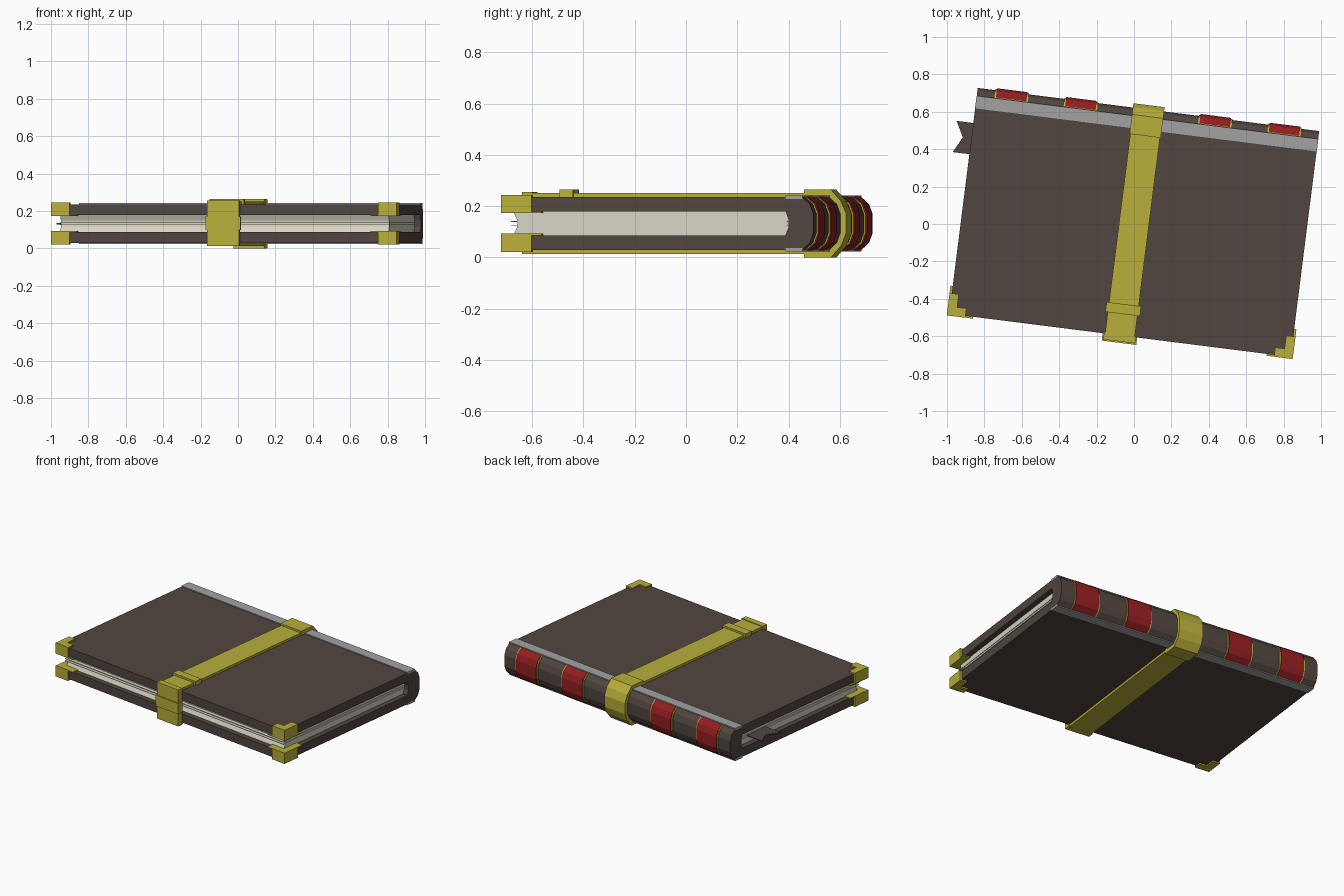
import bpy, bmesh
from mathutils import Matrix, Vector
from math import radians

if "Cube" in bpy.data.objects:
    bpy.data.objects.remove(bpy.data.objects["Cube"])

TURN = Matrix.Rotation(radians(-7.2), 4, 'Z')
MID = 0.1325  # mid height of the book


def material(name, r, g, b):
    m = bpy.data.materials.new(name)
    m.use_nodes = True
    m.diffuse_color = (r, g, b, 1)
    m.node_tree.nodes["Principled BSDF"].inputs["Base Color"].default_value = (r, g, b, 1)
    return m


leather = material("brown leather", 0.084, 0.061, 0.051)
gold = material("gold metal", 0.49, 0.43, 0.043)
red = material("red band", 0.29, 0.013, 0.015)
grey = material("grey trim", 0.36, 0.36, 0.36)
paper = material("cream paper", 0.68, 0.66, 0.55)


def prism(name, points, axis, lo, hi, mat):
    """Extrude an outline along x (outline in y, z) or z (outline in x, y)."""
    bm = bmesh.new()
    place = (lambda p, t: Vector((t, *p))) if axis == 'x' else (lambda p, t: Vector((*p, t)))
    face = bm.faces.new([bm.verts.new(place(p, lo)) for p in points])
    top = bmesh.ops.extrude_face_region(bm, geom=[face])["geom"]
    shift = place((0, 0), hi - lo)
    bmesh.ops.translate(bm, vec=shift, verts=[v for v in top if isinstance(v, bmesh.types.BMVert)])
    bmesh.ops.recalc_face_normals(bm, faces=bm.faces)
    bm.transform(TURN)
    mesh = bpy.data.meshes.new(name)
    bm.to_mesh(mesh)
    bm.free()
    mesh.materials.append(mat)
    obj = bpy.data.objects.new(name, mesh)
    bpy.context.collection.objects.link(obj)
    return obj


def box(name, x, y, z, mat):
    outline = [(x[0], y[0]), (x[1], y[0]), (x[1], y[1]), (x[0], y[1])]
    return prism(name, outline, 'z', z[0], z[1], mat)


def spine_arc(grow=0.0, tall=0.0):
    """Faceted rounded back of the spine, from top to bottom."""
    half = [(0.573 + grow / 2, 0.103 + tall), (0.603 + grow, 0.075 + tall), (0.617 + grow, 0.037 + tall / 2)]
    return [(y, MID + z) for y, z in half] + [(y, MID - z) for y, z in reversed(half)]


# Covers, with a grey hinge strip on each
for side, s in (("top", 1), ("bottom", -1)):
    def span(a, b):
        return sorted((MID + s * a, MID + s * b))
    box(side + "_cover", (-0.92, 0.92), (-0.6, 0.573), span(0.046, 0.103), leather)
    box(side + "_hinge_strip", (-0.921, 0.921), (0.507, 0.574), span(0.095, 0.109), grey)
    box(side + "_strap", (-0.08, 0.08), (-0.625, 0.58), span(0.1, 0.119), gold)

    # Corner guards: an outer L block and a longer thin L on the inner face
    for label, m in (("left", 1), ("right", -1)):
        def ell(ax, ay, w):
            x, y = 0.932, -0.61
            pts = [(x, y), (x, y + ay), (x - w, y + ay), (x - w, y + w), (x - ax, y + w), (x - ax, y)]
            return [(m * px, py) for px, py in pts]
        for part, outline, (a, b) in (("corner", ell(0.1, 0.12, 0.05), span(0.041, 0.112)),
                                      ("corner_lip", ell(0.14, 0.16, 0.05), span(0.04, 0.047))):
            prism(f"{side}_{label}_{part}", outline, 'z', a, b, gold)

# Spine: solid strip with a hollow inner face that follows the page block
inner = [(0.507, 0.088), (0.507, 0.182), (0.518, 0.15), (0.518, 0.115)]
prism("spine", spine_arc() + [(0.507, 0.03), inner[0], inner[3], inner[2], inner[1], (0.507, 0.235)],
      'x', -0.92, 0.92, leather)

# Page block, hollow at the front edge, rounded at the spine
prism("pages", [(-0.567, 0.085), (0.507, 0.085), (0.518, 0.115), (0.518, 0.15), (0.507, 0.18),
                (-0.567, 0.18), (-0.553, 0.15), (-0.55, MID), (-0.553, 0.115)],
      'x', -0.885, 0.885, paper)
for i, z in enumerate((0.124, 0.139)):
    box(f"loose_page_{i + 1}", (-0.889, 0.889), (-0.575, 0.51), (z, z + 0.003), paper)

# Bookmark ribbon with a swallowtail end
prism("bookmark", [(-0.8, 0.26), (-1.01, 0.26), (-0.966, 0.345), (-1.01, 0.428), (-0.8, 0.428)],
      'z', 0.129, 0.135, leather)

# Red spine bands with gold edging
for i, x in enumerate((-0.735, -0.362, 0.362, 0.735)):
    for name, half, grow, tall in (("band_edging", 0.09, 0.006, 0.001), ("band", 0.082, 0.011, 0.002)):
        mat = red if name == "band" else gold
        prism(f"spine_{name}_{i + 1}", spine_arc(grow, tall), 'x', x - half, x + half, mat)

# Strap cap around the spine
prism("strap_spine_cap", [(0.475, 0.264), (0.58, 0.264), (0.62, 0.22), (0.64, 0.17),
                          (0.64, 0.095), (0.62, 0.045), (0.58, 0), (0.475, 0)],
      'x', -0.084, 0.084, gold)

# Front clasp and strap keeper
box("clasp_plate", (-0.086, 0.086), (-0.633, -0.595), (0.013, 0.256), gold)
box("clasp_catch", (-0.093, 0.093), (-0.64, -0.6), (0.098, 0.17), gold)
box("strap_keeper", (-0.093, 0.093), (-0.485, -0.432), (0.23, 0.264), gold)
